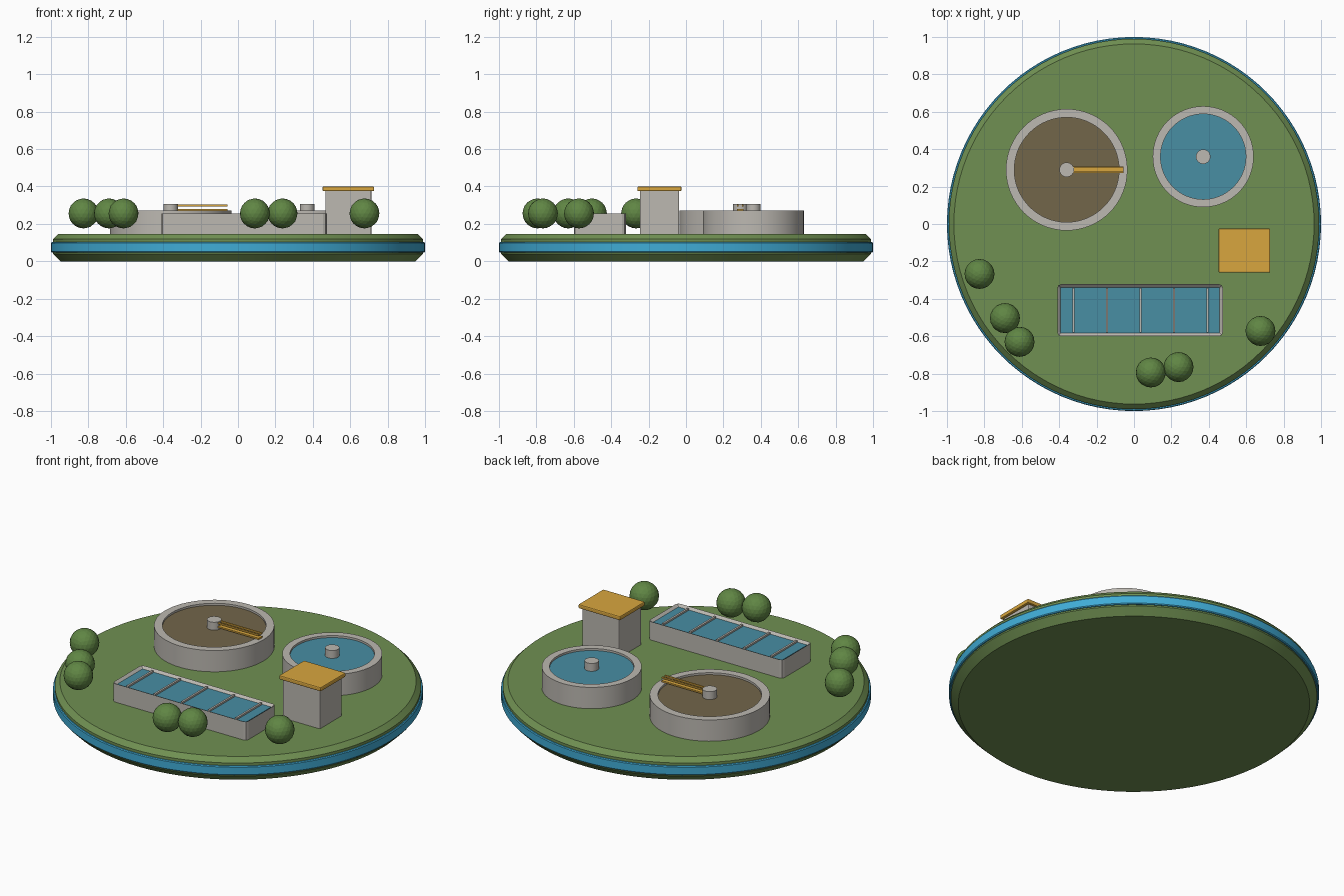
import bpy, bmesh, math

if "Cube" in bpy.data.objects:
    bpy.data.objects.remove(bpy.data.objects["Cube"])

def mat(name, r, g, b):
    lin = lambda c: (c / 255 / 12.92) if c < 10 else ((c / 255 + 0.055) / 1.055) ** 2.4
    m = bpy.data.materials.new(name)
    m.diffuse_color = (lin(r), lin(g), lin(b), 1)
    m.use_nodes = True
    m.node_tree.nodes["Principled BSDF"].inputs["Base Color"].default_value = m.diffuse_color
    return m

GRASS = mat("grass green", 112, 144, 82)
LEAF = mat("leaf green", 96, 134, 68)
BLUE = mat("ring blue", 64, 172, 214)
WATER = mat("water blue", 72, 142, 164)
SLUDGE = mat("sludge brown", 114, 102, 74)
CONCRETE = mat("concrete grey", 188, 184, 177)
YELLOW = mat("ochre yellow", 216, 166, 62)

def finish(bm, name, material, smooth=False):
    bmesh.ops.recalc_face_normals(bm, faces=bm.faces)
    me = bpy.data.meshes.new(name)
    bm.to_mesh(me)
    bm.free()
    ob = bpy.data.objects.new(name, me)
    bpy.context.collection.objects.link(ob)
    me.materials.append(material)
    if smooth:
        bpy.ops.object.select_all(action='DESELECT')
        ob.select_set(True)
        bpy.context.view_layer.objects.active = ob
        bpy.ops.object.shade_smooth_by_angle(angle=math.radians(25))
    return ob

def lathe(name, profile, material, x=0, y=0, n=64, closed=False):
    """Spin a (radius, z) profile; open profiles are capped at both ends."""
    bm = bmesh.new()
    rings = [[bm.verts.new((x + r * math.cos(math.tau * i / n),
                            y + r * math.sin(math.tau * i / n), z)) for i in range(n)]
             for r, z in profile]
    pairs = list(zip(rings, rings[1:]))
    if closed:
        pairs.append((rings[-1], rings[0]))
    else:
        bm.faces.new(rings[0])
        bm.faces.new(rings[-1])
    for a, b in pairs:
        for i in range(n):
            j = (i + 1) % n
            bm.faces.new((a[i], a[j], b[j], b[i]))
    return finish(bm, name, material, True)

def box(name, x0, x1, y0, y1, z0, z1, material, bevel=0, vertical_only=False):
    bm = bmesh.new()
    bmesh.ops.create_cube(bm, size=1)
    for v in bm.verts:
        v.co = (x1 if v.co.x > 0 else x0, y1 if v.co.y > 0 else y0, z1 if v.co.z > 0 else z0)
    if bevel:
        edges = [e for e in bm.edges if not vertical_only
                 or abs(e.verts[0].co.z - e.verts[1].co.z) > 0.01]
        bmesh.ops.bevel(bm, geom=edges, offset=bevel, segments=2, affect='EDGES', profile=0.5)
    return finish(bm, name, material)

TOP = 0.145

# Round island with a blue band
lathe("island", [(0.95, 0), (0.99, 0.04), (0.99, 0.118), (0.963, TOP)], GRASS, n=96)
lathe("blue_band", [(0.98, 0.048), (0.996, 0.048), (1.0, 0.053), (1.0, 0.097),
                    (0.996, 0.102), (0.98, 0.102)], BLUE, n=96, closed=True)

# Round settling tanks: wall, liquid and centre column
def tank(name, x, y, outer, inner, liquid):
    lathe(name + "_wall", [(outer, TOP - 0.01), (outer, 0.272), (inner, 0.272), (inner, TOP - 0.01)],
          CONCRETE, x, y, closed=True)
    lathe(name + "_liquid", [(inner, 0.24), (inner, 0.26)], liquid, x, y)
    lathe(name + "_column", [(0.039, 0.2), (0.039, 0.307)], CONCRETE, x, y, n=24)

tank("sludge_tank", -0.36, 0.29, 0.325, 0.28, SLUDGE)
tank("clear_tank", 0.37, 0.36, 0.27, 0.228, WATER)

# Scraper bridge with two handrails
box("bridge_deck", -0.34, -0.055, 0.274, 0.308, 0.272, 0.281, YELLOW)
for i, y in enumerate((0.278, 0.304)):
    box(f"bridge_rail_{i}", -0.34, -0.055, y - 0.004, y + 0.004, 0.294, 0.303, YELLOW)

# Rectangular channel: rounded block with a sunken pool
block = box("channel_wall", -0.41, 0.475, -0.6, -0.322, TOP - 0.01, 0.255, CONCRETE, 0.02, True)
bm = bmesh.new()
bm.from_mesh(block.data)
top = max(bm.faces, key=lambda f: f.calc_center_median().z)
bmesh.ops.inset_region(bm, faces=[top], thickness=0.021)
for v in top.verts:
    v.co.z -= 0.02
bm.to_mesh(block.data)
bm.free()
box("channel_water", -0.392, 0.457, -0.582, -0.34, 0.225, 0.243, WATER)
for i in range(5):
    x = -0.323 + 0.179 * i
    box(f"channel_baffle_{i}", x - 0.006, x + 0.006, -0.58, -0.342, 0.23, 0.253, CONCRETE)

# Control house
box("house_walls", 0.467, 0.713, -0.247, -0.037, TOP - 0.01, 0.38, CONCRETE, 0.006, True)
box("house_roof", 0.452, 0.728, -0.26, -0.024, 0.375, 0.4, YELLOW, 0.006)

# Round bushes
bushes = [(-0.826, -0.267), (-0.69, -0.503), (-0.612, -0.63),
          (0.09, -0.794), (0.238, -0.765), (0.676, -0.572)]
for i, (x, y) in enumerate(bushes):
    bm = bmesh.new()
    bmesh.ops.create_icosphere(bm, subdivisions=3, radius=0.08)
    bmesh.ops.translate(bm, verts=bm.verts, vec=(x, y, 0.256))
    finish(bm, f"bush_{i}", LEAF)
